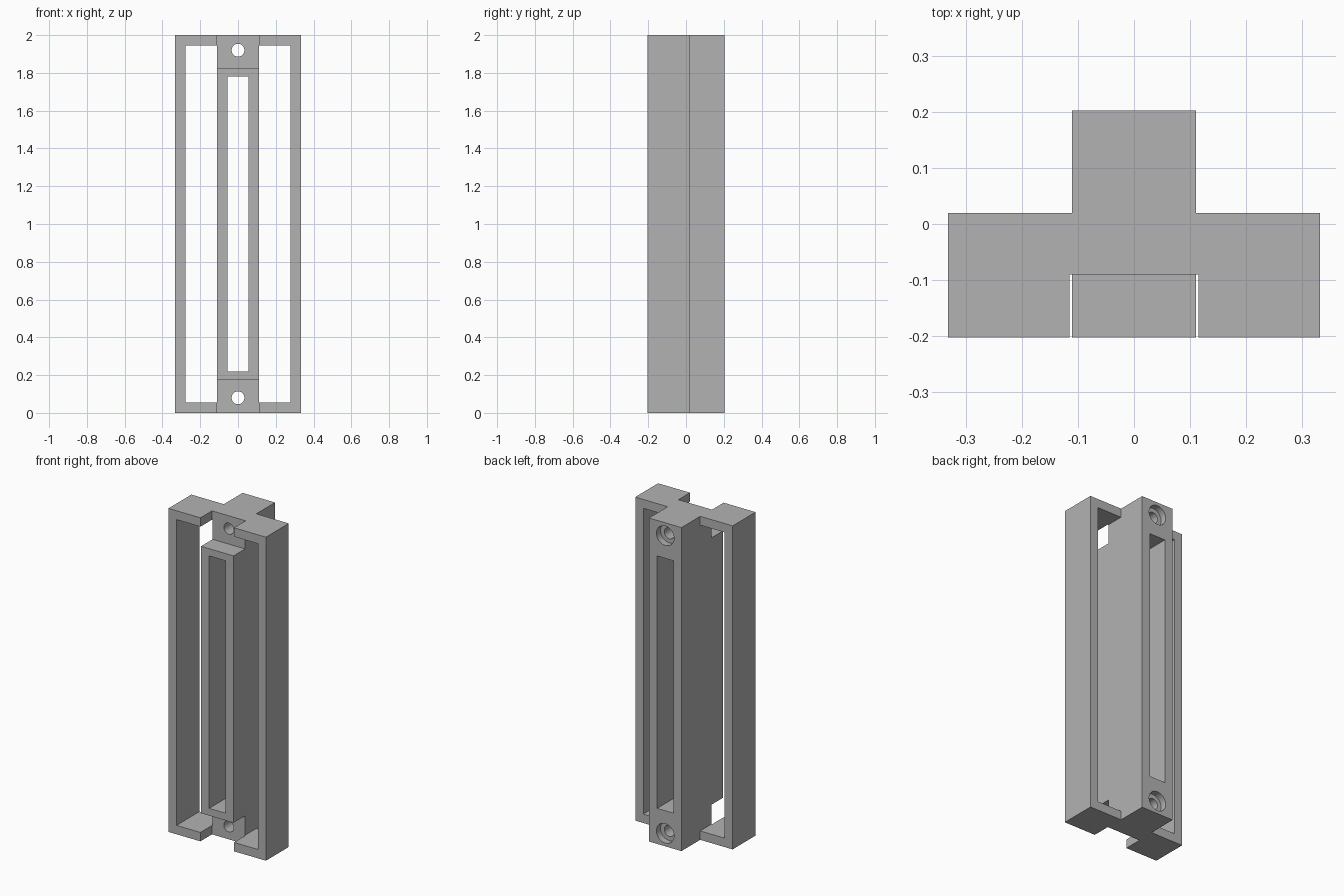
import bpy
import bmesh
from mathutils import Matrix, Vector

if "Cube" in bpy.data.objects:
    bpy.data.objects.remove(bpy.data.objects["Cube"], do_unlink=True)

# Main dimensions
HALF_W, FRONT, BACK, HEIGHT = 0.333, -0.203, 0.203, 2.0
FRAME_BACK, WALL = 0.02, 0.055
CORE, NOTCH, SEAT = 0.111, 0.115, -0.09
CORE_LOW, SLOT_LOW, SLOT_W = 0.175, 0.22, 0.055
HOLE_Z, HOLE_R, BORE_R, BORE_DEPTH = 0.08, 0.034, 0.06, 0.04
OVER = 0.1

grey = bpy.data.materials.new("plain grey")
grey.use_nodes = True
colour = (0.45, 0.45, 0.45, 1)
grey.diffuse_color = colour
grey.node_tree.nodes["Principled BSDF"].inputs["Base Color"].default_value = colour


def make_object(name, bm):
    bmesh.ops.recalc_face_normals(bm, faces=bm.faces)
    mesh = bpy.data.meshes.new(name)
    bm.to_mesh(mesh)
    bm.free()
    mesh.materials.append(grey)
    obj = bpy.data.objects.new(name, mesh)
    bpy.context.collection.objects.link(obj)
    return obj


def prism(name, outline, z0, z1):
    bm = bmesh.new()
    face = bm.faces.new([bm.verts.new((x, y, z0)) for x, y in outline])
    top = bmesh.ops.extrude_face_region(bm, geom=[face])["geom"]
    for v in top:
        if isinstance(v, bmesh.types.BMVert):
            v.co.z = z1
    return make_object(name, bm)


def box(name, x0, x1, y0, y1, z0, z1):
    return prism(name, [(x0, y0), (x1, y0), (x1, y1), (x0, y1)], z0, z1)


def rod(name, radius, y0, y1, z):
    bm = bmesh.new()
    place = Matrix.Translation(Vector((0, (y0 + y1) / 2, z))) @ Matrix.Rotation(1.5707963, 4, "X")
    bmesh.ops.create_cone(bm, cap_ends=True, segments=48, radius1=radius,
                          radius2=radius, depth=y1 - y0, matrix=place)
    return make_object(name, bm)


def cut(target, cutter):
    cutter.hide_render = True
    mod = target.modifiers.new("cut", "BOOLEAN")
    mod.operation, mod.solver, mod.object = "DIFFERENCE", "EXACT", cutter
    bpy.context.view_layer.objects.active = target
    bpy.ops.object.modifier_apply(modifier=mod.name)
    bpy.data.objects.remove(cutter, do_unlink=True)


# T-shaped body, with narrow slits either side of the front core
half = [(CORE, FRONT), (CORE, SEAT), (NOTCH, SEAT), (NOTCH, FRONT),
        (HALF_W, FRONT), (HALF_W, FRAME_BACK), (CORE, FRAME_BACK), (CORE, BACK)]
body = prism("mounting_frame", half + [(-x, y) for x, y in reversed(half)], 0, HEIGHT)

# Tall windows between the core and the outer walls
for x0, x1 in ((CORE, HALF_W - WALL), (WALL - HALF_W, -CORE)):
    cut(body, box("window_cutter", x0, x1, FRONT - OVER, BACK + OVER, WALL, HEIGHT - WALL))

# Screw seats cut into the front of the core at both ends
for z0, z1 in ((-OVER, CORE_LOW), (HEIGHT - CORE_LOW, HEIGHT + OVER)):
    cut(body, box("seat_cutter", -NOTCH, NOTCH, FRONT - OVER, SEAT, z0, z1))

# Long slot through the core
cut(body, box("slot_cutter", -SLOT_W, SLOT_W, FRONT - OVER, BACK + OVER,
              SLOT_LOW, HEIGHT - SLOT_LOW))

# Screw holes, counterbored from the back
for z in (HOLE_Z, HEIGHT - HOLE_Z):
    cut(body, rod("hole_cutter", HOLE_R, FRONT - OVER, BACK + OVER, z))
    cut(body, rod("bore_cutter", BORE_R, BACK - BORE_DEPTH, BACK + OVER, z))

bpy.ops.object.select_all(action="DESELECT")
body.select_set(True)
bpy.context.view_layer.objects.active = body
bpy.ops.object.shade_smooth_by_angle()
